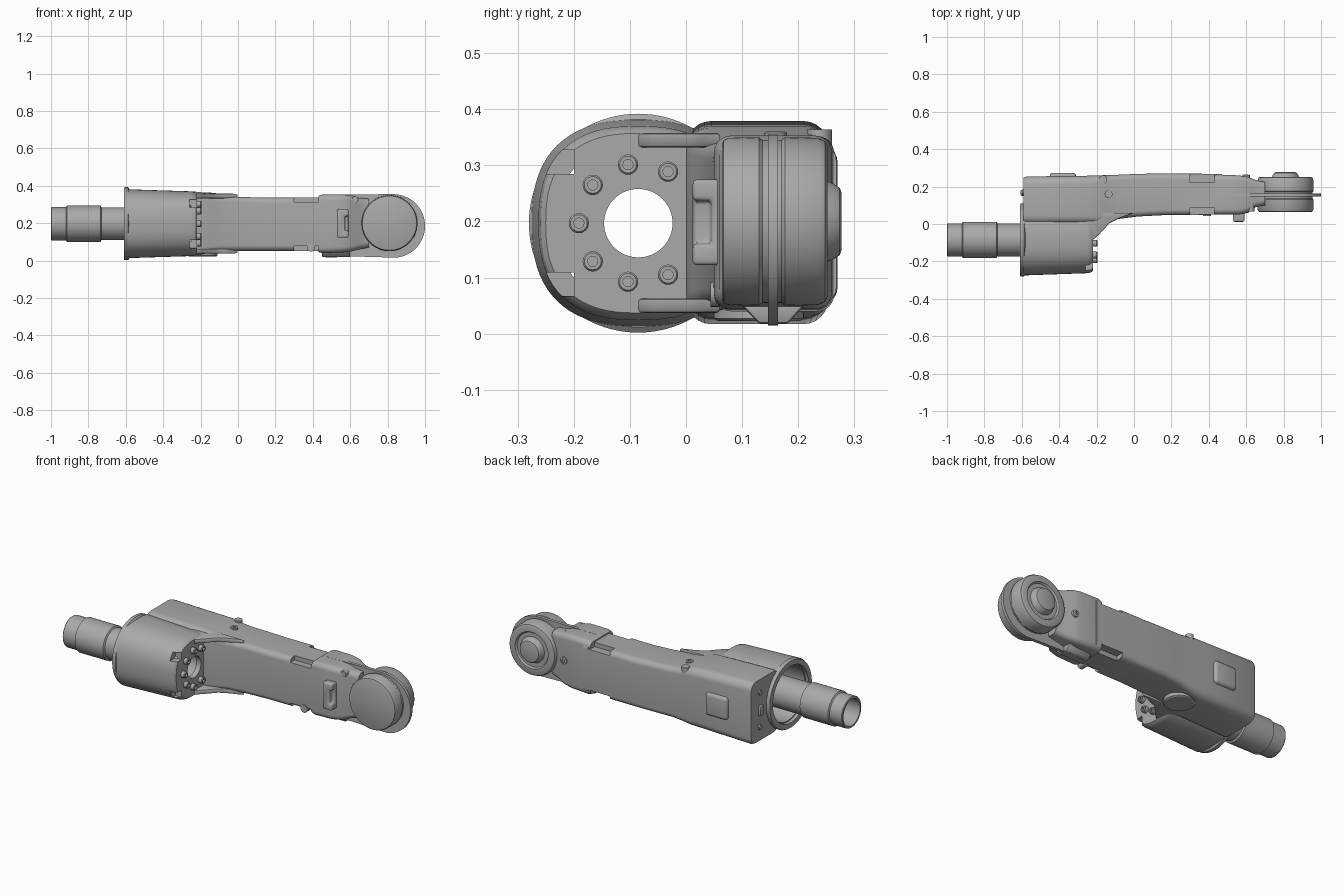
import bpy, bmesh, math
from mathutils import Vector

cube = bpy.data.objects.get("Cube")
if cube:
    bpy.data.objects.remove(cube, do_unlink=True)

metal = bpy.data.materials.new("cast_grey")
metal.use_nodes = True
GREY = (0.4, 0.4, 0.4, 1)
metal.diffuse_color = GREY
metal.node_tree.nodes["Principled BSDF"].inputs["Base Color"].default_value = GREY

HY, HZ = -0.085, 0.197      # housing axis
WX, WZ = 0.81, 0.2          # wheel axis


def loft(name, rings, closed=False):
    """Skin a list of equal-length rings; cap the ends or join them."""
    bm = bmesh.new()
    vs = [[bm.verts.new(p) for p in ring] for ring in rings]
    n = len(vs[0])
    pairs = list(zip(vs, vs[1:])) + ([(vs[-1], vs[0])] if closed else [])
    for a, b in pairs:
        for i in range(n):
            j = (i + 1) % n
            bm.faces.new((a[i], a[j], b[j], b[i]))
    if not closed:
        bm.faces.new(vs[0])
        bm.faces.new(vs[-1])
    bmesh.ops.recalc_face_normals(bm, faces=bm.faces[:])
    me = bpy.data.meshes.new(name)
    bm.to_mesh(me)
    bm.free()
    me.materials.append(metal)
    ob = bpy.data.objects.new(name, me)
    bpy.context.collection.objects.link(ob)
    return ob


def turned(name, axis, centre, profile, closed=False, sides=64):
    """Revolve (position, radius) pairs round an axis through the centre."""
    rings = []
    for pos, r in profile:
        ring = []
        for i in range(sides):
            t = 2 * math.pi * i / sides
            u, v = r * math.cos(t), r * math.sin(t)
            a, b = centre
            ring.append({"x": (pos, a + u, b + v), "y": (a + u, pos, b + v),
                         "z": (a + u, b + v, pos)}[axis])
        rings.append(ring)
    return loft(name, rings, closed)


def round_rect(x, y0, y1, z0, z1, r, steps=6):
    """Rounded rectangle across the x axis."""
    ring = []
    corners = ((y1 - r, z1 - r), (y0 + r, z1 - r), (y0 + r, z0 + r), (y1 - r, z0 + r))
    for k, (cy, cz) in enumerate(corners):
        for s in range(steps + 1):
            t = math.pi / 2 * (k + s / steps)
            ring.append((x, cy + r * math.cos(t), cz + r * math.sin(t)))
    return ring


def oval(x, a, b, power=2.5, sides=72):
    """Slightly squared oval round the housing axis."""
    ring = []
    for i in range(sides):
        t = 2 * math.pi * i / sides
        c, s = math.cos(t), math.sin(t)
        ring.append((x, HY + a * math.copysign(abs(c) ** (2 / power), c),
                     HZ + b * math.copysign(abs(s) ** (2 / power), s)))
    return ring


def plate(name, outline, axis, lo, hi):
    """Extrude a 2D outline along an axis."""
    def put(p, d):
        q = list(p)
        q.insert("xyz".index(axis), d)
        return q
    return loft(name, [[put(p, d) for p in outline] for d in (lo, hi)])


def box(name, x0, x1, y0, y1, z0, z1):
    return plate(name, [(x0, y0), (x1, y0), (x1, y1), (x0, y1)], "z", z0, z1)


def use(ob, mod):
    bpy.context.view_layer.objects.active = ob
    bpy.ops.object.modifier_apply(modifier=mod.name)


def bevel(ob, width, segments=3):
    mod = ob.modifiers.new("bevel", "BEVEL")
    mod.width, mod.segments = width, segments
    use(ob, mod)


def cut(ob, *cutters):
    for c in cutters:
        mod = ob.modifiers.new("cut", "BOOLEAN")
        mod.operation, mod.object, mod.solver = "DIFFERENCE", c, "EXACT"
        use(ob, mod)
        bpy.data.objects.remove(c, do_unlink=True)


def cavity():
    return turned("cavity_cutter", "x", (HY, HZ), [(-0.8, 0.162), (-0.25, 0.15)])


# Round housing with open back and bolted front wall
housing = loft("housing", [oval(x, a, b) for x, a, b in (
    (-0.59, 0.19, 0.184), (-0.25, 0.178, 0.173), (-0.23, 0.174, 0.168), (-0.22, 0.165, 0.16))])
notches = [box("notch_cutter", -0.26, -0.1, -0.4, -0.2, z, z + 0.042) for z in (0.067, 0.285)]
cut(housing, cavity(),
    turned("bore_cutter", "x", (HY, HZ), [(-0.4, 0.061), (0, 0.061)]), *notches)
turned("housing_rim", "x", (HY, HZ), [(-0.61, 0.163), (-0.61, 0.192), (-0.605, 0.195),
       (-0.588, 0.195), (-0.58, 0.185), (-0.58, 0.163)], closed=True, sides=96)

# Socket bolts in an arc on the front wall
for k in range(60, 301, 40):
    t = math.radians(k)
    c = (HY + 0.106 * math.cos(t), HZ + 0.106 * math.sin(t))
    bolt = turned("housing_bolt", "x", c, [(-0.23, 0.018), (-0.2, 0.018), (-0.196, 0.015),
                  (-0.196, 0.009), (-0.206, 0.009)], sides=24)

# Hollow stepped shaft
turned("shaft", "x", (HY, HZ), [(-1, 0.076), (-1, 0.086), (-0.996, 0.089), (-0.92, 0.089),
       (-0.915, 0.097), (-0.735, 0.097), (-0.73, 0.088), (-0.24, 0.088), (-0.24, 0.076)], closed=True)

# Main arm
arm = loft("arm", [round_rect(*s) for s in (
    (-0.59, 0.0, 0.248, 0.022, 0.374, 0.045), (-0.575, 0.0, 0.254, 0.017, 0.379, 0.045),
    (-0.25, 0.0, 0.258, 0.028, 0.37, 0.045), (-0.2, 0.0, 0.26, 0.032, 0.366, 0.04),
    (-0.15, 0.012, 0.261, 0.042, 0.354, 0.035), (-0.09, 0.026, 0.263, 0.05, 0.345, 0.032),
    (0.02, 0.04, 0.268, 0.052, 0.34, 0.03), (0.15, 0.047, 0.27, 0.052, 0.336, 0.03),
    (0.47, 0.05, 0.268, 0.052, 0.338, 0.03))])
pockets = [box("pocket_cutter", 0.3, 0.44, y, y + 0.1, z, z + 0.1)
           for y in (-0.012, 0.222) for z in (-0.022, 0.312)]
cut(arm, cavity(), *pockets)

# Webs joining housing and arm, above and below
for z in (0.037, 0.332):
    web = plate("web", [(-0.3, -0.1), (-0.22, -0.085), (-0.19, -0.06), (-0.13, 0.005),
                (-0.08, 0.03), (0, 0.06), (-0.3, 0.06)], "z", z, z + 0.026)
    bevel(web, 0.006, 2)

# Wrist cover narrowing towards the wheel
loft("wrist", [round_rect(*s) for s in (
    (0.43, 0.052, 0.262, 0.045, 0.345, 0.03), (0.45, 0.05, 0.264, 0.04, 0.352, 0.03),
    (0.56, 0.05, 0.26, 0.044, 0.353, 0.03), (0.61, 0.06, 0.252, 0.05, 0.348, 0.03),
    (0.65, 0.09, 0.235, 0.06, 0.335, 0.03), (0.7, 0.1, 0.225, 0.07, 0.33, 0.03))])
keel = plate("wrist_keel", [(0.095, 0.055), (0.13, 0.018), (0.182, 0.018), (0.215, 0.055)],
             "x", 0.45, 0.6)
bevel(keel, 0.006, 2)

# Wheel drums either side of a guard plate
turned("front_drum", "y", (WX, WZ), [(0.064, 0.138), (0.067, 0.145), (0.075, 0.149),
       (0.13, 0.15), (0.136, 0.145), (0.15, 0.145)], sides=96)
turned("rear_drum", "y", (WX, WZ), [(0.16, 0.145), (0.17, 0.145), (0.176, 0.15), (0.235, 0.149),
       (0.248, 0.143), (0.252, 0.135), (0.252, 0.105), (0.242, 0.098), (0.242, 0.075),
       (0.262, 0.068), (0.274, 0.06), (0.277, 0.052)], sides=96)
guard = [(0.83 + 0.17 * math.cos(t), 0.185 + 0.17 * math.sin(t))
         for t in (math.radians(90 - 5 * i) for i in range(36))]
guard += [(0.62, 0.022), (0.47, 0.015), (0.44, 0.05), (0.44, 0.345), (0.46, 0.353)]
plate("wheel_guard", guard, "y", 0.146, 0.164)

# Cable bracket on the wrist front
bracket = box("wrist_bracket", 0.53, 0.59, 0.012, 0.08, 0.122, 0.275)
cut(bracket, box("bracket_cutter", 0.572, 0.7, -0.1, 0.045, 0.16, 0.237))
bevel(bracket, 0.008)

# Raised cover on the arm back, bottom cap and end plug
cover = box("back_cover", -0.45, -0.31, 0.24, 0.274, 0.135, 0.265)
bevel(cover, 0.022, 4)
turned("bottom_cap", "z", (-0.19, 0.13), [(0.06, 0.08), (0.027, 0.08), (0.023, 0.074)])
plug = box("end_plug", -0.606, -0.58, 0.15, 0.183, 0.17, 0.225)
bevel(plug, 0.006, 2)
for z in (0.1, 0.3):
    turned("end_screw", "x", (0.17, z), [(-0.58, 0.014), (-0.598, 0.014)], sides=24)

# Small screws and bosses
turned("arm_screw", "z", (-0.135, 0.16), [(0.33, 0.02), (0.358, 0.02), (0.36, 0.017),
       (0.36, 0.01), (0.352, 0.01)], sides=24)
turned("arm_boss", "z", (-0.165, 0.238), [(0.3, 0.022), (0.364, 0.022)], sides=32)
turned("front_boss", "y", (0.39, 0.07), [(0.1, 0.022), (0.044, 0.022)], sides=32)
turned("wrist_screw", "y", (0.625, 0.325), [(0.2, 0.018), (0.066, 0.018)], sides=24)
turned("rear_screw", "y", (0.6, 0.2), [(0.2, 0.02), (0.262, 0.02), (0.264, 0.01),
       (0.256, 0.01)], sides=24)

# Smooth shading with crisp edges
bpy.ops.object.select_all(action="DESELECT")
for ob in bpy.context.collection.objects:
    if ob.type == "MESH":
        ob.select_set(True)
        bpy.context.view_layer.objects.active = ob
bpy.ops.object.shade_smooth_by_angle(angle=math.radians(30))
